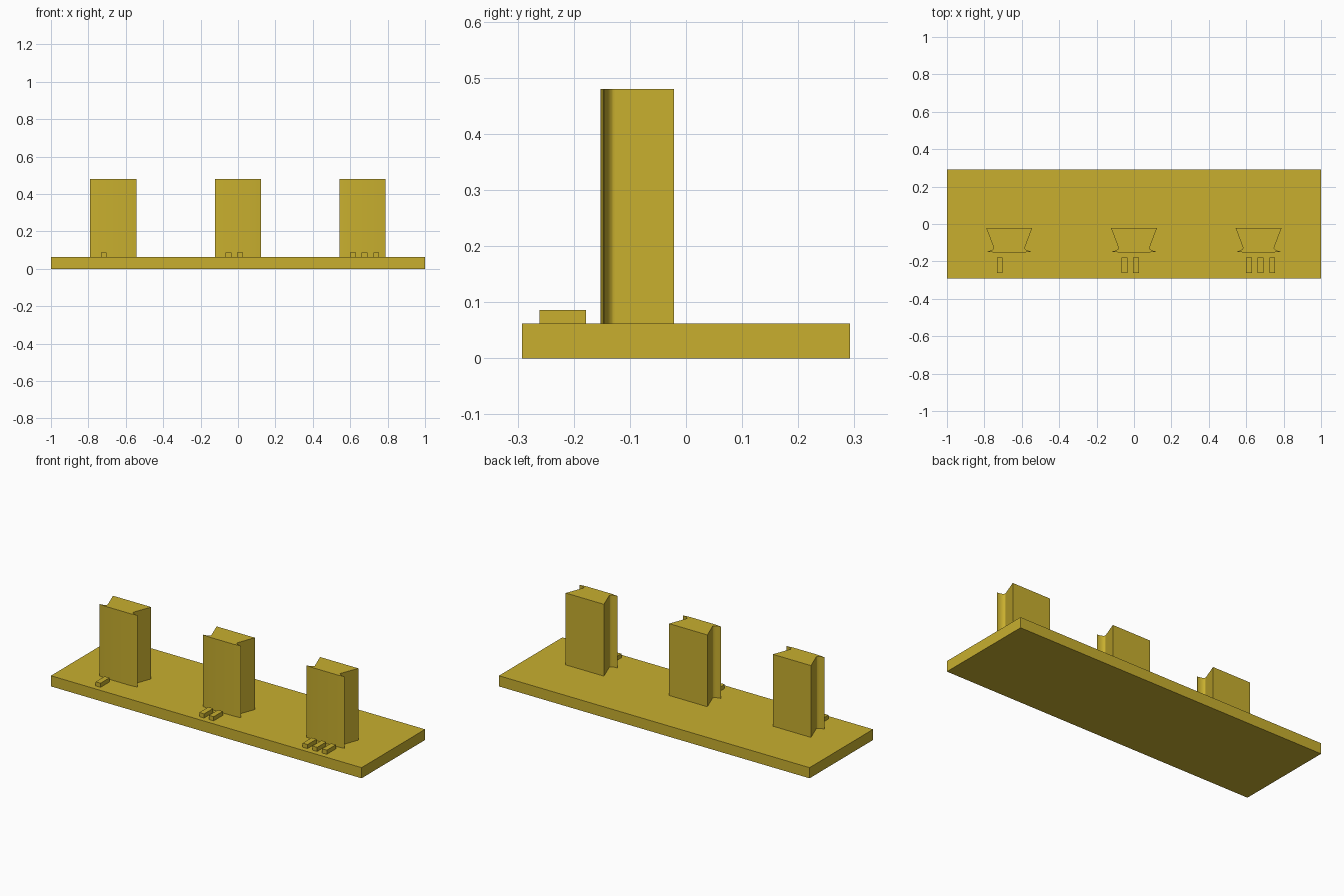
import bpy, bmesh, math

if "Cube" in bpy.data.objects:
    bpy.data.objects.remove(bpy.data.objects["Cube"])

ochre = bpy.data.materials.new("ochre_yellow")
ochre.diffuse_color = (0.58, 0.43, 0.028, 1.0)
ochre.use_nodes = True
ochre.node_tree.nodes["Principled BSDF"].inputs["Base Color"].default_value = ochre.diffuse_color

BASE_TOP = 0.062


def prism(name, outline, z0, z1):
    """Extrude a plan outline from z0 up to z1."""
    bm = bmesh.new()
    face = bm.faces.new([bm.verts.new((x, y, z0)) for x, y in outline])
    top = bmesh.ops.extrude_face_region(bm, geom=[face])["geom"]
    bmesh.ops.translate(bm, vec=(0, 0, z1 - z0),
                        verts=[g for g in top if isinstance(g, bmesh.types.BMVert)])
    bmesh.ops.recalc_face_normals(bm, faces=bm.faces)
    mesh = bpy.data.meshes.new(name)
    bm.to_mesh(mesh)
    bm.free()
    mesh.materials.append(ochre)
    obj = bpy.data.objects.new(name, mesh)
    bpy.context.collection.objects.link(obj)
    return obj


def rectangle(x0, x1, y0, y1):
    return [(x0, y0), (x1, y0), (x1, y1), (x0, y1)]


# Base plate
prism("base_plate", rectangle(-1, 1, -0.292, 0.292), 0, BASE_TOP)

# Half outline of a post: bevelled front, flared lip with concave fillet, dovetail back
half = [(0.08, -0.152), (0.123, -0.147)]
for i in range(9):
    a = math.radians(90 * i / 8)
    half.append((0.123 - 0.04 * math.sin(a), -0.127 - 0.019 * math.cos(a)))
half.append((0.123, -0.021))
outline = half + [(-x, y) for x, y in reversed(half)]

# Three posts, each with one more marker bar than the last
for n, cx in enumerate((-0.667, 0, 0.666), start=1):
    post = prism(f"post_{n}", [(cx + x, y) for x, y in outline], BASE_TOP, 0.48)
    bpy.ops.object.select_all(action='DESELECT')
    post.select_set(True)
    bpy.context.view_layer.objects.active = post
    bpy.ops.object.shade_smooth_by_angle(angle=math.radians(20))
    for i in range(n):
        x = cx - 0.051 + 0.062 * i
        prism(f"marker_bar_{n}_{i + 1}",
              rectangle(x - 0.0155, x + 0.0155, -0.261, -0.178), BASE_TOP, 0.086)
